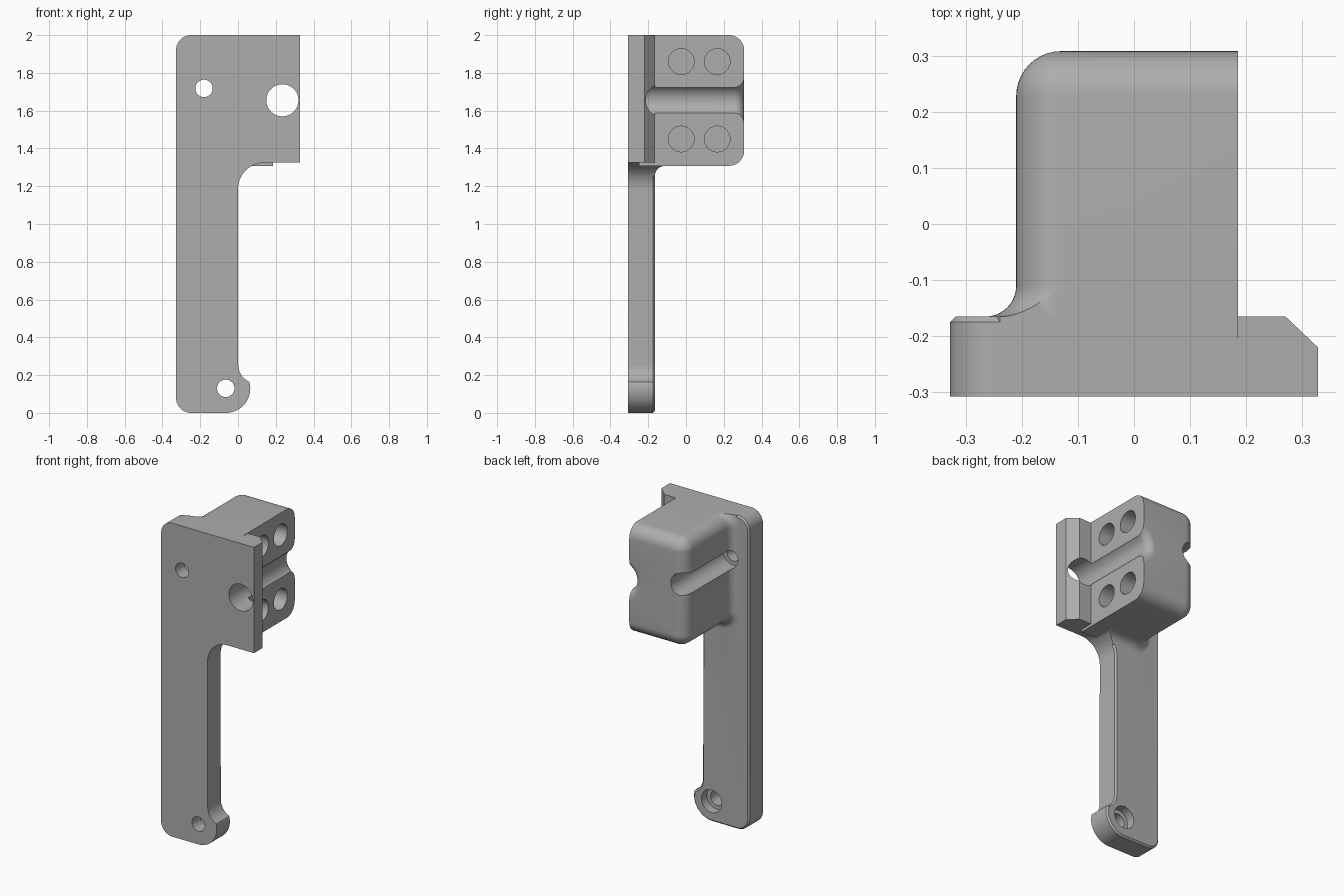
import bpy, bmesh
from math import sin, cos, radians, pi
from mathutils import Vector

old = bpy.data.objects.get("Cube")
if old:
    bpy.data.objects.remove(old, do_unlink=True)

grey = bpy.data.materials.new("machined grey")
grey.use_nodes = True
grey.diffuse_color = (0.42, 0.42, 0.42, 1)
grey.node_tree.nodes["Principled BSDF"].inputs["Base Color"].default_value = (0.42, 0.42, 0.42, 1)

FRONT, PLATE, BACK = -0.307, -0.165, 0.308   # plate front, plate back, block back
SIDE = 0.328                                 # half width
ROUND, FILLET = 0.08, 0.055
FACE = 0.185                                 # block clamping face


def arc(cx, cz, r, a0, a1, n=12):
    angles = [radians(a0 + (a1 - a0) * i / n) for i in range(n + 1)]
    return [(cx + r * cos(a), cz + r * sin(a)) for a in angles]


def loft(name, sections):
    """Capped solid through (y, [(x, z), ...]) sections."""
    bm = bmesh.new()
    rings = [[bm.verts.new((x, y, z)) for x, z in pts] for y, pts in sections]
    for a, b in zip(rings, rings[1:]):
        for i in range(len(a)):
            j = (i + 1) % len(a)
            bm.faces.new((a[i], a[j], b[j], b[i]))
    bm.faces.new(rings[0])
    bm.faces.new(rings[-1])
    bmesh.ops.recalc_face_normals(bm, faces=bm.faces)
    mesh = bpy.data.meshes.new(name)
    bm.to_mesh(mesh)
    bm.free()
    mesh.materials.append(grey)
    obj = bpy.data.objects.new(name, mesh)
    bpy.context.collection.objects.link(obj)
    return obj


def lathe(name, x, z, profile):
    """Round cutter along y from (radius, y) pairs."""
    return loft(name, [(y, arc(x, z, r, 0, 360, 48)[:-1]) for r, y in profile])


def combine(target, tool, operation):
    mod = target.modifiers.new(operation, "BOOLEAN")
    mod.operation, mod.object, mod.solver = operation, tool, "EXACT"
    bpy.context.view_layer.objects.active = target
    bpy.ops.object.modifier_apply(modifier=mod.name)
    bpy.data.objects.remove(tool, do_unlink=True)


# Outline of the arm plate, seen from the front
outline = (arc(-0.248, 0.08, 0.08, 180, 270)
           + arc(-0.065, 0.13, 0.13, 270, 375, 20)
           + arc(0.1, 0.255, 0.099, 246, 180)
           + arc(0.14, 1.185, 0.14, 180, 90, 16)
           + [(SIDE, 1.325), (SIDE, 2), (-0.14, 2)]
           + arc(-0.248, 1.92, 0.08, 90, 180))
bracket = loft("clamp_bracket", [(FRONT, outline), (PLATE, outline)])

# Small chamfer round the back rim, wide chamfer on the upper side edge
bm = bmesh.new()
bm.from_mesh(bracket.data)
rim = []
for e in bm.edges:
    mid = (e.verts[0].co + e.verts[1].co) / 2
    on_back = all(abs(v.co.y - PLATE) < 1e-4 for v in e.verts)
    if on_back and not (mid.x > 0.05 and mid.z > 1.3):
        rim.append(e)
bmesh.ops.bevel(bm, geom=rim, offset=0.01, segments=1, affect="EDGES", profile=0.5)
cut = bmesh.ops.bisect_plane(bm, geom=bm.verts[:] + bm.edges[:] + bm.faces[:],
                             plane_co=Vector((0.27, PLATE, 0)),
                             plane_no=Vector((0.055, 0.058, 0)).normalized(),
                             clear_outer=True)
bmesh.ops.holes_fill(bm, edges=[e for e in bm.edges if e.is_boundary], sides=0)
bmesh.ops.recalc_face_normals(bm, faces=bm.faces)
bm.to_mesh(bracket.data)
bm.free()


def block_section(off):
    """Block cross-section grown by off on its three free sides."""
    r = max(ROUND + off, 0.001)
    return ([(FACE, 1.308 - off)]
            + arc(-0.13, 1.388, r, 270, 180)
            + arc(-0.13, 1.92, r, 180, 90)
            + [(FACE, 2 + off)])


steps = [pi / 2 * i / 10 for i in range(11)]

# Clamp block with rounded back edges
block = loft("clamp_block", [(-0.25, block_section(0))]
             + [(BACK - ROUND + ROUND * sin(t), block_section(ROUND * cos(t) - ROUND)) for t in steps])

# Concave fillet between block and plate, trimmed to the plate outline
fillet = loft("block_fillet", [(-0.24, block_section(FILLET))]
              + [(PLATE + FILLET - FILLET * cos(t), block_section(FILLET - FILLET * sin(t))) for t in steps])
combine(fillet, loft("fillet_trim", [(-0.29, outline), (0.2, outline)]), "INTERSECT")

combine(bracket, block, "UNION")
combine(bracket, fillet, "UNION")

# Rod channel through the plate and along the block, flared at the back
flare = 0.05
channel = [(0.085, -0.5)] + [(0.085 + flare * (1 - cos(t)), BACK - flare + flare * sin(t)) for t in steps]
combine(bracket, lathe("rod_channel", 0.235, 1.655, channel + [(0.135, 0.4)]), "DIFFERENCE")

# Counterbored screw holes; the upper one also grooves the block side
for x, z in ((-0.18, 1.718), (-0.065, 0.13)):
    screw = lathe("screw_hole", x, z, [(0.046, -0.5), (0.046, -0.22), (0.072, -0.22), (0.072, 0.5)])
    combine(bracket, screw, "DIFFERENCE")

# Four blind holes in the clamping face
for y in (-0.025, 0.165):
    for z in (1.86, 1.45):
        hole = lathe("bolt_hole", 0, 0, [(0.068, -0.2), (0.068, 0.2)])
        hole.rotation_euler = (0, 0, pi / 2)
        hole.location = (FACE, y, z)
        bpy.context.view_layer.update()
        combine(bracket, hole, "DIFFERENCE")

# Smooth curved surfaces, keep machined edges crisp
bpy.ops.object.select_all(action="DESELECT")
bracket.select_set(True)
bpy.context.view_layer.objects.active = bracket
bpy.ops.object.shade_smooth_by_angle(angle=radians(30))
